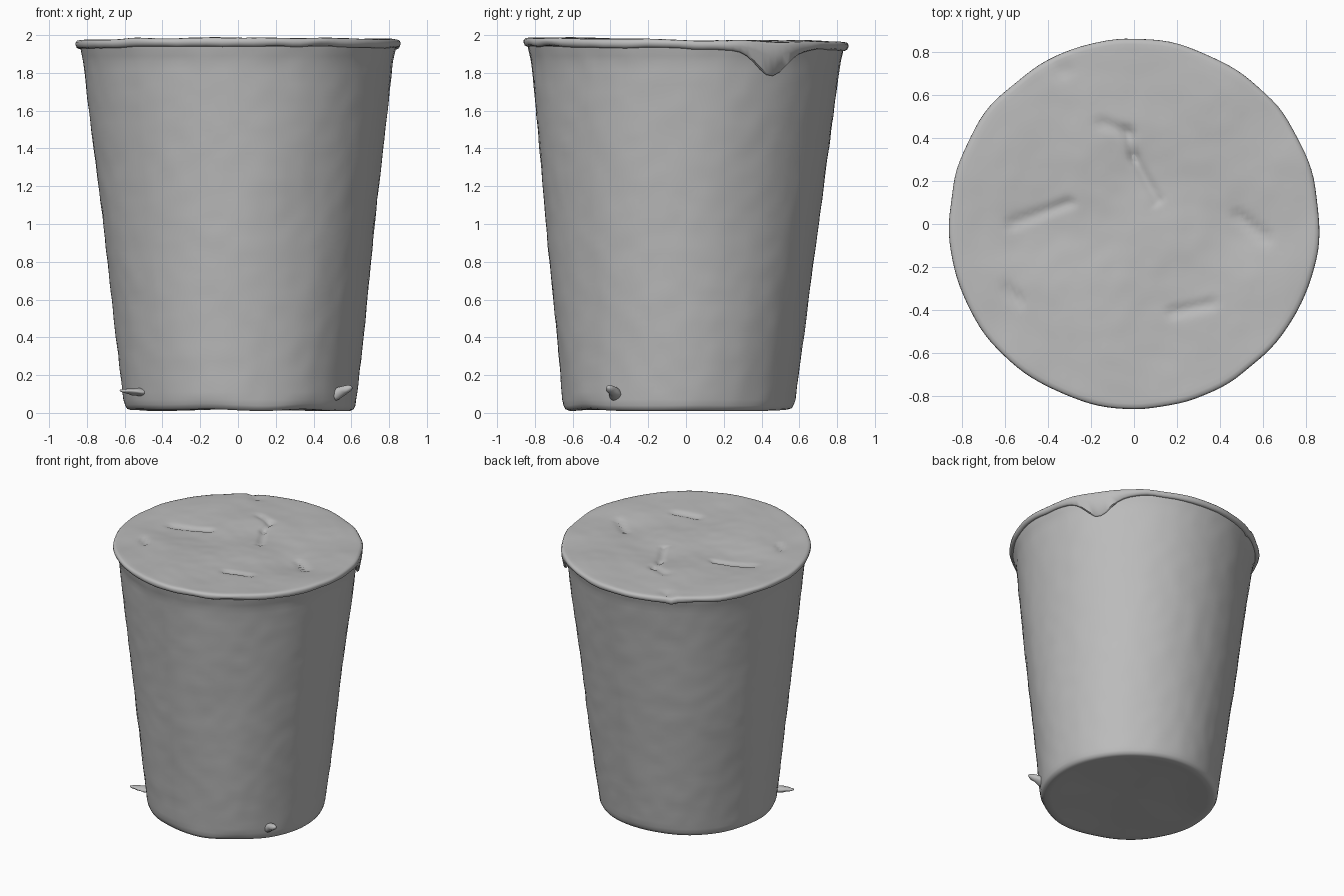
import bpy, bmesh, math
from mathutils import Vector, noise

if "Cube" in bpy.data.objects:
    bpy.data.objects.remove(bpy.data.objects["Cube"])

grey = bpy.data.materials.new("matte grey")
grey.use_nodes = True
grey.diffuse_color = (0.5, 0.5, 0.5, 1)
bsdf = grey.node_tree.nodes["Principled BSDF"]
bsdf.inputs["Base Color"].default_value = (0.5, 0.5, 0.5, 1)
bsdf.inputs["Roughness"].default_value = 0.8

SEGS = 128


def finish(name, bm, angle=50):
    bmesh.ops.recalc_face_normals(bm, faces=bm.faces)
    mesh = bpy.data.meshes.new(name)
    bm.to_mesh(mesh)
    bm.free()
    mesh.materials.append(grey)
    obj = bpy.data.objects.new(name, mesh)
    bpy.context.collection.objects.link(obj)
    bpy.ops.object.select_all(action='DESELECT')
    bpy.context.view_layer.objects.active = obj
    obj.select_set(True)
    bpy.ops.object.shade_smooth_by_angle(angle=math.radians(angle))
    return obj


def lathe(name, profile, place):
    """Revolve (radius, z) rings; place() bends each point. Both ends get a centre point."""
    bm = bmesh.new()
    rings = [[bm.verts.new(place(i, r, z, math.tau * k / SEGS)) for k in range(SEGS)]
             for i, (r, z) in enumerate(profile)]
    for a, b in zip(rings, rings[1:]):
        for k in range(SEGS):
            n = (k + 1) % SEGS
            bm.faces.new((a[k], a[n], b[n], b[k]))
    for ring, i in ((rings[0], 0), (rings[-1], len(profile) - 1)):
        c = bm.verts.new(place(i, 0, profile[i][1], 0))
        for k in range(SEGS):
            bm.faces.new((ring[k], ring[(k + 1) % SEGS], c))
    return finish(name, bm)


def wall_radius(z):
    return 0.62 + (z - 0.1) * 0.1129


def bump(p, freq, amp):
    return amp * noise.noise(Vector(p) * freq)


def off_centre(z):
    k = max(0, 1 - z / 1.85)
    return 0.012 * k, -0.04 * k


# Cup: slightly leaning tapered wall, rounded foot, shallow hollow base
def place_cup(i, r, z, a):
    cx, cy = off_centre(z)
    x, y = r * math.cos(a), r * math.sin(a)
    if z > 0.06:
        r += bump((x, y, z * 0.5), 3, 0.006) + bump((x, y, z), 11, 0.003)
    else:
        z = max(0, z + bump((x, y, 0), 3, 0.010))
    return r * math.cos(a) + cx, r * math.sin(a) + cy, z


cup_profile = [(0.15, 0.03), (0.3, 0.027), (0.45, 0.022), (0.54, 0.015),
               (0.58, 0.014), (0.6, 0.022), (0.61, 0.042)]
cup_profile += [(wall_radius(z), z) for z in [0.07 + 1.79 * k / 44 for k in range(45)]]
cup_profile += [(0.826, 1.89), (0.834, 1.92), (0.838, 1.94)]
lathe("cup", cup_profile, place_cup)

# Lid: crumpled sheet crimped over the rim
DENTS = [(-0.42, 0.0, 0.2, -0.022), (0.5, -0.02, 0.16, -0.018), (0.12, 0.2, 0.25, -0.015),
         (0.2, -0.35, 0.17, -0.010), (-0.25, 0.4, 0.18, 0.008), (0.3, 0.5, 0.2, 0.008)]
CREASES = [((-0.15, 0.47), (-0.02, 0.42)), ((-0.03, 0.43), (0.0, 0.31)),
           ((0.0, 0.31), (0.11, 0.11)), ((0.48, 0.04), (0.62, -0.07)),
           ((-0.59, -0.30), (-0.53, -0.36)), ((-0.57, 0.0), (-0.3, 0.1)),
           ((-0.4, 0.76), (-0.32, 0.7)), ((0.18, -0.41), (0.36, -0.37))]


def lid_height(x, y):
    z = 1.974 - 0.012 * y / 0.86
    for dx, dy, w, h in DENTS:
        z += h * math.exp(-((x - dx) ** 2 + (y - dy) ** 2) / (w * w))
    p = Vector((x, y))
    for a, b in CREASES:
        a, b = Vector(a), Vector(b)
        t = max(0, min(1, (p - a).dot(b - a) / (b - a).length_squared))
        d = (p - a.lerp(b, t)).length
        z -= 0.015 * math.exp(-(d / 0.022) ** 2)
    return z + bump((x, y, 0), 3.5, 0.009) + bump((x, y, 3), 12, 0.002)


TOP = 38
lid_profile = [(0.835 * (k + 1) / TOP, 0) for k in range(TOP)]
lid_profile += [(0.851, -0.003), (0.859, -0.012), (0.860, -0.025), (0.854, -0.040),
                (0.842, -0.046), (0.825, -0.042)]


def place_lid(i, r, z, a):
    c, s = math.cos(a), math.sin(a)
    wobble = bump((c, s, 0), 4, 0.010)
    if i >= TOP:
        # torn flap of the lid folded down against the wall
        droop = math.exp(-((math.degrees(a) - 33) / 9) ** 2)
        share = (0, 0.04, 0.35, 1, 1.02, 0.9)[i - TOP]
        z += lid_height(0.85 * c, 0.85 * s) - 0.13 * droop * share
        if i > TOP + 1:
            z += bump((c, s, 5), 5, 0.010)
            r -= 0.018 * droop * share
        r += wobble
    else:
        r += wobble * (r / 0.835) ** 6
        z = lid_height(r * c, r * s)
    return r * c, r * s, min(z, 2.0)


lathe("lid", lid_profile, place_lid)


# Two little snags sticking out near the foot
def snag(name, base, tip, width, height):
    base, tip = Vector(base), Vector(tip)
    bm = bmesh.new()
    bmesh.ops.create_icosphere(bm, subdivisions=3, radius=1)
    d = tip - base
    side = Vector((-d.y, d.x, 0)).normalized()
    for v in bm.verts:
        x, y, z = v.co
        taper = 1 - 0.45 * (x + 1) / 2
        v.co = (base + d * (x + 1) / 2 + side * y * width * taper
                + Vector((0, 0, z * height * taper)))
        v.co += noise.noise_vector(v.co * 25) * 0.006
    finish(name, bm, 60)


snag("right_snag", (-0.46, -0.35, 0.105), (-0.625, -0.405, 0.12), 0.045, 0.024)
snag("left_snag", (0.46, -0.34, 0.075), (0.605, -0.415, 0.135), 0.045, 0.042)
